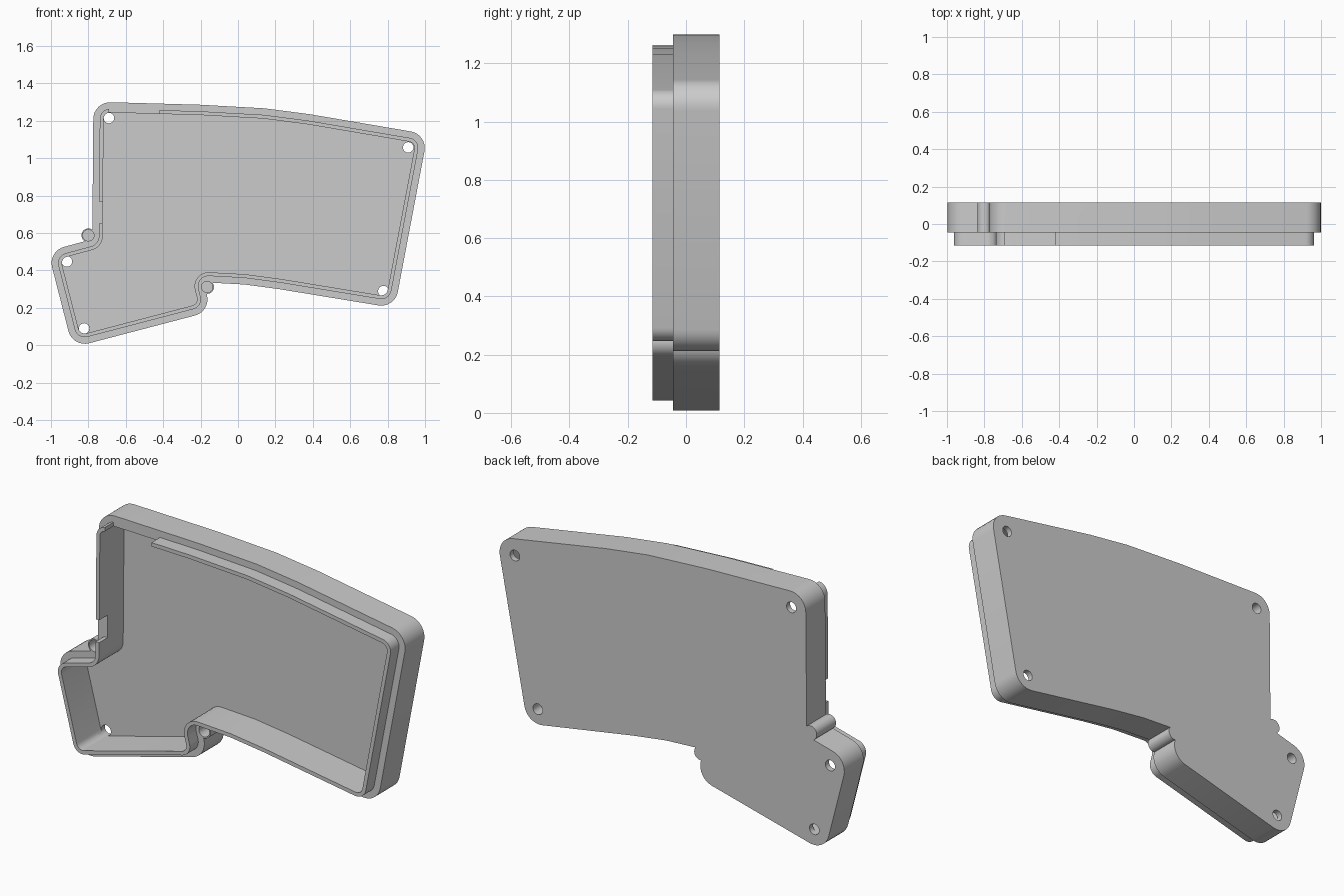
import bpy, bmesh, math
from mathutils import Vector, Matrix

if "Cube" in bpy.data.objects:
    bpy.data.objects.remove(bpy.data.objects["Cube"])

BACK, FLOOR, LEDGE, LIP = 0.115, 0.085, -0.045, -0.115   # depths along y

grey = bpy.data.materials.new("light grey plastic")
grey.diffuse_color = (0.6, 0.6, 0.6, 1)
grey.use_nodes = True
grey.node_tree.nodes["Principled BSDF"].inputs["Base Color"].default_value = grey.diffuse_color

# Case outline, clockwise: x, z, corner radius (0 = plain bend)
OUTLINE = [
    (-0.773, 1.302, 0.09), (-0.2, 1.286, 0), (0.14, 1.267, 0), (0.38, 1.236, 0),
    (1.014, 1.128, 0.09), (0.838, 0.199, 0.09), (0.222, 0.30, 0), (0.035, 0.325, 0),
    (-0.184, 0.337, 0.02), (-0.143, 0.182, 0.09), (-0.884, -0.012, 0.09),
    (-1.016, 0.503, 0.09), (-0.779, 0.567, 0.02),
]
BOSSES = [(-0.165, 0.312), (-0.80, 0.588)]
SCREWS = [(-0.69, 1.215), (0.91, 1.058), (0.777, 0.29), (-0.915, 0.448), (-0.823, 0.09)]


def outline(inset, steps=8):
    """Rounded outline moved inward by inset."""
    pts = [Vector(p[:2]) for p in OUTLINE]
    ring = []
    for i, (p, (_, _, r)) in enumerate(zip(pts, OUTLINE)):
        d1 = (p - pts[i - 1]).normalized()
        d2 = (pts[(i + 1) % len(pts)] - p).normalized()
        n1, n2 = Vector((d1.y, -d1.x)), Vector((d2.y, -d2.x))
        miter = (n1 + n2) / (1 + n1.dot(n2))
        q = p + miter * inset
        if r == 0:
            ring.append(q)
            continue
        turn = math.atan2(d1.x * d2.y - d1.y * d2.x, d1.dot(d2))
        side = 1 if turn < 0 else -1
        r = r - inset * side
        centre = q + miter * r * side
        for k in range(steps + 1):
            ring.append(centre + Matrix.Rotation(turn * k / steps, 2) @ (n1 * -side * r))
    return ring


def finish(name, bm):
    bmesh.ops.recalc_face_normals(bm, faces=bm.faces)
    me = bpy.data.meshes.new(name)
    bm.to_mesh(me)
    bm.free()
    me.materials.append(grey)
    ob = bpy.data.objects.new(name, me)
    bpy.context.collection.objects.link(ob)
    return ob


def add_cylinder(bm, x, z, r, y0, y1, seg=32):
    m = Matrix.Translation((x, (y0 + y1) / 2, z)) @ Matrix.Rotation(math.pi / 2, 4, 'X')
    bmesh.ops.create_cone(bm, cap_ends=True, segments=seg, radius1=r, radius2=r,
                          depth=abs(y1 - y0), matrix=m)


def add_box(bm, x0, x1, y0, y1, z0, z1):
    m = Matrix.Translation(((x0 + x1) / 2, (y0 + y1) / 2, (z0 + z1) / 2))
    bmesh.ops.create_cube(bm, size=1, matrix=m @ Matrix.Diagonal((x1 - x0, y1 - y0, z1 - z0, 1)))


# Tray: back, outer wall, ledge, raised lip, inner wall, floor
bm = bmesh.new()
rings = []
for inset, y in [(0, BACK), (0, LEDGE), (0.035, LEDGE), (0.035, LIP), (0.055, LIP), (0.055, FLOOR)]:
    rings.append([bm.verts.new((p.x, y, p.y)) for p in outline(inset)])
for a, b in zip(rings, rings[1:]):
    for i in range(len(a)):
        j = (i + 1) % len(a)
        bm.faces.new((a[i], a[j], b[j], b[i]))
bm.faces.new(rings[0])
bm.faces.new(rings[-1])
case = finish("case_tray", bm)

# Round bosses in the two inner corners
bm = bmesh.new()
for x, z in BOSSES:
    add_cylinder(bm, x, z, 0.037, LEDGE, BACK)
bosses = finish("corner_bosses", bm)

# Screw holes through the floor and blind holes in the bosses
bm = bmesh.new()
for x, z in SCREWS:
    add_cylinder(bm, x, z, 0.028, FLOOR - 0.03, BACK + 0.05)
for x, z in BOSSES:
    add_cylinder(bm, x, z, 0.030, LEDGE - 0.03, LEDGE + 0.1)
holes = finish("hole_cutter", bm)

# Openings in the lip on the top and left sides
bm = bmesh.new()
add_box(bm, -0.69, -0.42, LIP - 0.05, LEDGE, 1.20, 1.32)
add_box(bm, -0.80, -0.70, LIP - 0.05, LEDGE, 0.652, 0.77)
gaps = finish("lip_gap_cutter", bm)

bpy.context.view_layer.objects.active = case
case.select_set(True)
for helper, op in ((bosses, 'UNION'), (holes, 'DIFFERENCE'), (gaps, 'DIFFERENCE')):
    mod = case.modifiers.new(helper.name, 'BOOLEAN')
    mod.object, mod.operation, mod.solver = helper, op, 'EXACT'
    bpy.ops.object.modifier_apply(modifier=mod.name)
    bpy.data.objects.remove(helper)

bpy.ops.object.shade_smooth_by_angle(angle=math.radians(30))
